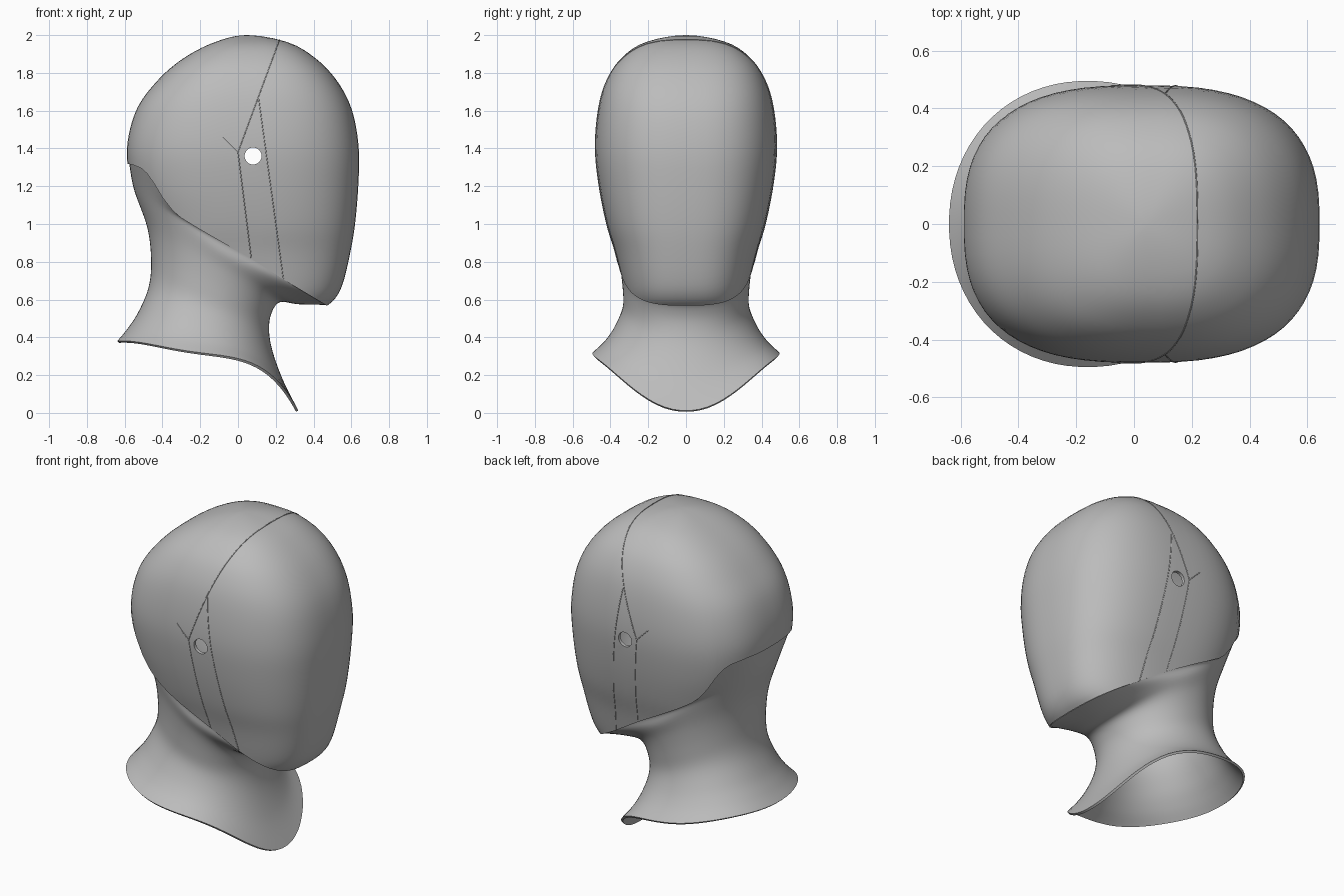
import bpy, bmesh, math
from mathutils import Vector

if "Cube" in bpy.data.objects:
    bpy.data.objects.remove(bpy.data.objects["Cube"])

grey = bpy.data.materials.new("plain grey")
grey.use_nodes = True
grey.diffuse_color = (0.5, 0.5, 0.5, 1)
grey.node_tree.nodes["Principled BSDF"].inputs["Base Color"].default_value = (0.5, 0.5, 0.5, 1)

SIDES = 72
# Head levels: height, front x, back x, half width (last one mirrors past the crown)
HEAD = [Vector(r) for r in [
    (.54, .40, -.36, .27), (.57, .475, -.38, .30), (.62, .525, -.40, .32),
    (.70, .56, -.42, .34), (.85, .595, -.46, .375), (1.0, .62, -.50, .42),
    (1.2, .637, -.565, .46), (1.4, .64, -.588, .48), (1.6, .605, -.54, .465),
    (1.75, .53, -.435, .425), (1.87, .42, -.30, .35), (1.96, .27, -.13, .22),
    (2.0, .05, .05, 0), (1.96, -.13, .27, -.22)]]
TOP = len(HEAD) - 2
# Lower edge of the hard shell, as x and z seen from the side
EDGE = [(-.6, 1.32), (-.56, 1.315), (-.5, 1.29), (-.46, 1.24), (-.40, 1.14),
        (-.33, 1.05), (-.2, .97), (.08, .81), (.25, .70), (.47, .568)]
# Neck rings: back x, back z, front x, front z, half width, bow, straightness
NECK = [(-.55, 1.18, .32, .575, .375, 0, 1), (-.48, .98, .22, .585, .35, 0, 1),
        (-.46, .80, .175, .52, .335, 0, 1), (-.475, .66, .165, .43, .335, .01, 1),
        (-.53, .53, .185, .32, .375, .03, .8), (-.59, .44, .24, .17, .43, .07, .5),
        (-.64, .38, .32, .012, .495, .118, .32)]


def spline(pts, s):
    """Smooth curve through the points, one unit of s per point."""
    i = min(int(s), len(pts) - 2)
    f = s - i
    a, b, c, d = (pts[min(max(i + k, 0), len(pts) - 1)] for k in (-1, 0, 1, 2))
    return b + (c - a) * (f / 2) + (2 * a - 5 * b + 4 * c - d) * (f * f / 2) \
        + (3 * b - a - 3 * c + d) * (f ** 3 / 2)


def rounded(t, n):
    """Point on a unit superellipse."""
    c, s = math.cos(t), math.sin(t)
    return (math.copysign(abs(c) ** (2 / n), c), math.copysign(abs(s) ** (2 / n), s))


def bisect(test, lo, hi):
    for _ in range(40):
        mid = (lo + hi) / 2
        lo, hi = (mid, hi) if test(mid) < 0 else (lo, mid)
    return lo


def edge_height(x):
    for (x0, z0), (x1, z1) in zip(EDGE, EDGE[1:]):
        if x <= x1:
            return z0 + (z1 - z0) * (x - x0) / (x1 - x0)
    return EDGE[-1][1]


def head_point(s, t):
    z, front, back, half = spline(HEAD, s)
    u, v = rounded(t, 2.7)
    return Vector(((front + back) / 2 + u * (front - back) / 2, half * v, z))


def neck_point(ring, t):
    bx, bz, fx, fz, half, bow, k = ring
    u, v = rounded(t, 2.1)
    z = (bz + fz) / 2 + (fz - bz) / 2 * (k * u + (1 - k) * u ** 3) + bow * (1 - u ** 4)
    return Vector(((bx + fx) / 2 + u * (fx - bx) / 2, half * v, z))


def loft(name, columns, thickness, cap=False):
    """Skin the columns of points all the way round, then give it thickness."""
    bm = bmesh.new()
    grid = [[bm.verts.new(p) for p in col] for col in columns]
    for i, col in enumerate(grid):
        nxt = grid[(i + 1) % len(grid)]
        for j in range(len(col) - 1):
            bm.faces.new((col[j], nxt[j], nxt[j + 1], col[j + 1]))
    if cap:
        bmesh.ops.remove_doubles(bm, verts=[c[-1] for c in grid], dist=.001)
    bmesh.ops.recalc_face_normals(bm, faces=bm.faces)
    me = bpy.data.meshes.new(name)
    bm.to_mesh(me)
    bm.free()
    ob = bpy.data.objects.new(name, me)
    bpy.context.collection.objects.link(ob)
    me.materials.append(grey)
    wall = ob.modifiers.new("wall", 'SOLIDIFY')
    wall.thickness = thickness
    wall.offset = -1
    return ob


def activate(ob):
    bpy.ops.object.select_all(action='DESELECT')
    ob.select_set(True)
    bpy.context.view_layer.objects.active = ob


def finish(ob):
    activate(ob)
    for m in list(ob.modifiers):
        bpy.ops.object.modifier_apply(modifier=m.name)
    bpy.ops.object.shade_smooth_by_angle(angle=math.radians(35))


# Hard shell and soft neck share the same angles round the head
shell_cols, neck_cols = [], []
for i in range(SIDES):
    t = math.tau * (i + .5) / SIDES

    def above_edge(s):
        p = head_point(s, t)
        return p.z - edge_height(p.x)
    start = bisect(above_edge, 0, 9)
    shell_cols.append([head_point(start + (TOP - start) * j / 36, t) for j in range(37)])
    rim = head_point(start, t)
    rim = Vector((rim.x * .985, rim.y * .985, rim.z + .004))
    path = [rim] + [neck_point(r, t) for r in NECK]
    neck_cols.append([spline(path, j / 5) for j in range(5 * len(NECK) + 1)])

shell = loft("head_shell", shell_cols, .02, cap=True)
neck = loft("neck_collar", neck_cols, .014)

# Round ear hole through both sides
bpy.ops.mesh.primitive_cylinder_add(vertices=32, radius=.045, depth=2,
                                    location=(.08, 0, 1.36), rotation=(math.pi / 2, 0, 0))
cutter = bpy.context.object
cutter.name = "ear_hole_cutter"
cutter.hide_render = True
cutter.data.materials.append(grey)
hole = shell.modifiers.new("ear_hole", 'BOOLEAN')
hole.operation = 'DIFFERENCE'
hole.solver = 'EXACT'
hole.object = cutter
finish(shell)
finish(neck)
bpy.data.objects.remove(cutter)


# Fine panel seams lying on the shell
def on_shell(x, z, side):
    s = bisect(lambda k: spline(HEAD, k)[0] - z, 0, TOP)
    _, front, back, half = spline(HEAD, s)
    u = min(1, abs(x - (front + back) / 2) / ((front - back) / 2))
    return Vector((x, side * half * (1 - u ** 2.7) ** (1 / 2.7), z))


def seam(name, start, end):
    for side, label in ((1, "left"), (-1, "right")):
        cu = bpy.data.curves.new(name, 'CURVE')
        cu.dimensions = '3D'
        cu.bevel_depth = .0025
        cu.bevel_resolution = 1
        sp = cu.splines.new('POLY')
        sp.points.add(40)
        for k, pt in enumerate(sp.points):
            f = 1 - (1 - k / 40) ** 2
            x, z = (a + (b - a) * f for a, b in zip(start, end))
            pt.co = (*on_shell(x, z, side), 1)
        ob = bpy.data.objects.new(f"{name}_{label}", cu)
        bpy.context.collection.objects.link(ob)
        cu.materials.append(grey)
        activate(ob)
        bpy.ops.object.convert(target='MESH')


seam("crown_seam", (0, 1.38), (.22, 1.976))
seam("rear_strap_seam", (0, 1.38), (.07, .82))
seam("front_strap_seam", (.11, 1.66), (.24, .71))
seam("ear_tick", (-.08, 1.46), (0, 1.38))
